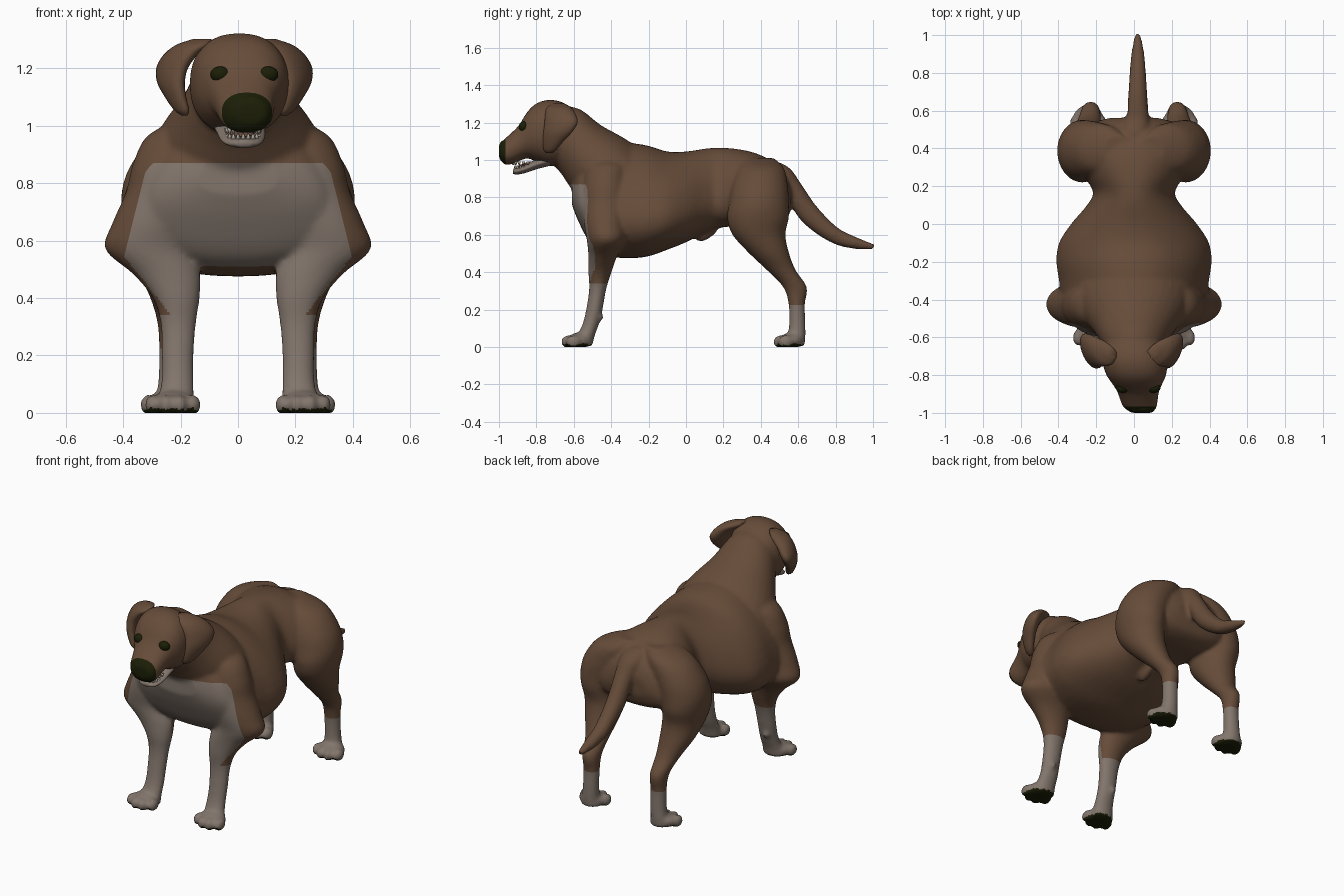
import bpy, bmesh, math
from mathutils import Matrix, Vector

cube = bpy.data.objects.get("Cube")
if cube:
    bpy.data.objects.remove(cube)


def material(name, rgb):
    mat = bpy.data.materials.new(name)
    mat.use_nodes = True
    mat.diffuse_color = (*rgb, 1)
    shader = next(n for n in mat.node_tree.nodes if n.type == "BSDF_PRINCIPLED")
    shader.inputs["Base Color"].default_value = (*rgb, 1)
    shader.inputs["Roughness"].default_value = 0.8
    return mat


BROWN = material("brown fur", (0.133, 0.072, 0.041))
PALE = material("pale fur", (0.225, 0.18, 0.15))
BLACK = material("black skin", (0.011, 0.013, 0.002))
IVORY = material("ivory teeth", (0.42, 0.38, 0.31))
TONGUE = material("dull pink tongue", (0.16, 0.08, 0.06))


def smooth_sections(sections, steps):
    """Catmull-Rom interpolation of every value in a list of sections."""
    result = []
    last = len(sections) - 1
    for i in range(last):
        quad = [sections[min(max(i + k, 0), last)] for k in (-1, 0, 1, 2)]
        for s in range(steps):
            t = s / steps
            result.append([
                0.5 * (2 * b + (c - a) * t + (2 * a - 5 * b + 4 * c - d) * t * t
                       + (3 * b - a - 3 * c + d) * t ** 3)
                for a, b, c, d in zip(*quad)])
    result.append(sections[-1])
    return result


def loft(bm, sections, sides=32, pear=0.0, power=1.0, steps=5):
    """Skin ellipses (x, y, z, half width, half depth, tilt in degrees)."""
    rings = []
    for x, y, z, rx, rd, tilt in smooth_sections(sections, steps):
        up = Vector((0, math.cos(math.radians(tilt)), math.sin(math.radians(tilt))))
        ring = []
        for k in range(sides):
            a = math.tau * k / sides
            c, s = (math.copysign(abs(v) ** power, v) for v in (math.cos(a), math.sin(a)))
            across = Vector((rx * c * (1 - pear * s), 0, 0))
            ring.append(bm.verts.new(Vector((x, y, z)) + across + up * rd * s))
        rings.append(ring)
    faces = [bm.faces.new((p[k], p[(k + 1) % sides], q[(k + 1) % sides], q[k]))
             for p, q in zip(rings, rings[1:]) for k in range(sides)]
    faces += [bm.faces.new(rings[0][::-1]), bm.faces.new(rings[-1])]
    bmesh.ops.recalc_face_normals(bm, faces=faces)


def blob(bm, centre, radii, pitch=0):
    place = (Matrix.Translation(centre) @ Matrix.Rotation(math.radians(pitch), 4, "X")
             @ Matrix.Diagonal((*radii, 1)))
    bmesh.ops.create_uvsphere(bm, u_segments=24, v_segments=14, radius=1, matrix=place)


def finish(bm, name, *mats):
    mesh = bpy.data.meshes.new(name)
    bm.to_mesh(mesh)
    bm.free()
    for mat in mats:
        mesh.materials.append(mat)
    mesh.shade_smooth()
    obj = bpy.data.objects.new(name, mesh)
    bpy.context.collection.objects.link(obj)
    return obj


def upright(rows):
    """Turn (x, y, top, bottom, half width) into upright sections."""
    return [(x, y, (t + b) / 2, w, (t - b) / 2, 90) for x, y, t, b, w in rows]


coat = bmesh.new()

# Torso: broad low chest, tucked waist, rounded rump
loft(coat, upright([
    (0, -.61, .92, .76, .13), (0, -.57, 1.0, .66, .26), (0, -.50, 1.05, .54, .33),
    (0, -.40, 1.08, .485, .365), (0, -.30, 1.09, .475, .375), (0, -.20, 1.075, .485, .388),
    (0, -.10, 1.045, .52, .375), (0, 0, 1.045, .56, .315), (0, .10, 1.06, .61, .235),
    (0, .17, 1.065, .635, .205), (0, .26, 1.06, .645, .255), (0, .36, 1.04, .64, .31),
    (0, .45, 1.0, .64, .30), (0, .53, .935, .67, .215), (0, .562, .87, .74, .12)]),
    sides=48, pear=.3, power=.88)

# Neck, running on into the skull
loft(coat, [(0, -.36, .87, .32, .22, 35), (0, -.46, .975, .27, .20, 38),
            (0, -.56, 1.055, .205, .168, 51), (0, -.635, 1.12, .165, .166, 67),
            (0, -.70, 1.15, .14, .14, 80)])

# Skull and muzzle, turned slightly to the left
loft(coat, upright([
    (0, -.60, 1.268, 1.03, .13), (0, -.66, 1.308, .98, .162), (.005, -.73, 1.322, .968, .172),
    (.012, -.80, 1.302, .992, .158), (.018, -.85, 1.255, 1.008, .13),
    (.022, -.89, 1.19, .995, .11), (.026, -.93, 1.148, .978, .1),
    (.032, -.97, 1.112, .976, .088), (.042, -1.0, 1.085, 1.01, .056)]), power=.88)

# Tail
loft(coat, [(0, .44, .95, .08, .06, 50), (.01, .52, .92, .07, .05, 45),
            (.02, .575, .84, .057, .052, 38), (.02, .66, .71, .052, .057, 45),
            (.02, .79, .60, .044, .044, 62), (.02, .90, .557, .035, .033, 72),
            (.02, 1.006, .535, .016, .015, 75)])

# Belly detail
blob(coat, (0, .115, .61), (.03, .07, .03), 35)

# Legs and paws, mirrored
FRONT_LEG = [
    (.10, -.40, 1.03, .07, .08), (.18, -.42, .97, .13, .11), (.235, -.43, .87, .13, .12),
    (.265, -.43, .77, .125, .12), (.295, -.43, .66, .143, .115),
    (.31, -.425, .57, .153, .105), (.25, -.445, .485, .118, .077), (.215, -.46, .40, .082, .062),
    (.208, -.472, .31, .062, .046), (.21, -.49, .20, .056, .044), (.21, -.51, .12, .056, .044),
    (.215, -.535, .06, .062, .047), (.22, -.55, .005, .07, .05)]
HIND_LEG = [
    (.09, .39, 1.01, .07, .08), (.165, .40, .955, .13, .125), (.23, .395, .86, .145, .15),
    (.265, .39, .77, .14, .16), (.275, .385, .69, .127, .165),
    (.265, .39, .60, .117, .142), (.255, .445, .50, .098, .107), (.24, .51, .41, .07, .077),
    (.23, .583, .32, .052, .064), (.228, .592, .23, .047, .044), (.23, .595, .12, .047, .044),
    (.235, .59, .05, .053, .049), (.235, .585, .005, .062, .049)]
for side in (-1, 1):
    for leg in (FRONT_LEG, HIND_LEG):
        loft(coat, [(side * x, y, z, rx, ry, 0) for x, y, z, rx, ry in leg])
        paw_x, paw_y = leg[-1][0] + .007, leg[-1][1] - .02
        blob(coat, (side * paw_x, paw_y, .035), (.08, .065, .042))
        for offset, reach in ((-.07, .032), (-.024, .058), (.024, .058), (.07, .032)):
            blob(coat, (side * (paw_x + offset), paw_y - reach, .028), (.028, .042, .036))
    # Dew pad behind the wrist
    blob(coat, (side * .225, -.465, .16), (.022, .025, .025))

# Fuse the parts into one smooth skin
raw = finish(coat, "raw_skin")
remesh = raw.modifiers.new("fuse", "REMESH")
remesh.mode = "VOXEL"
remesh.voxel_size = .0105
relax = raw.modifiers.new("relax", "SMOOTH")
relax.factor = .5
relax.iterations = 9
fused = bpy.data.meshes.new_from_object(
    raw.evaluated_get(bpy.context.evaluated_depsgraph_get()))
bpy.data.objects.remove(raw)

skin = bmesh.new()
skin.from_mesh(fused)
for v in skin.verts:
    v.co.z = max(v.co.z, 0)

# Cut clean edges where the fur changes colour
BIB_TOP, SOCK, STOCKING, MUZZLE = .87, .225, .34, -.966
cuts = [((0, 0, BIB_TOP), (0, 0, 1)), ((0, 0, SOCK), (0, 0, 1)),
        ((0, 0, STOCKING), (0, 0, 1)), ((0, MUZZLE, 0), (0, 1, 0)),
        ((0, -.535, BIB_TOP), (0, 1, .25))]
cuts += [((side * .315, 0, BIB_TOP), (side, 0, .25)) for side in (-1, 1)]
for point, normal in cuts:
    bmesh.ops.bisect_plane(skin, geom=skin.verts[:] + skin.edges[:] + skin.faces[:],
                           dist=.0005, plane_co=point, plane_no=normal)
for f in skin.faces:
    c = f.calc_center_median()
    f.normal_update()
    bib_edge = min(-.535 + .25 * (BIB_TOP - c.z), -.455)
    bib_half = min(.315 + .25 * (BIB_TOP - c.z), .385 - .8 * (.53 - c.z))
    bib = c.z < BIB_TOP and c.y < bib_edge and abs(c.x) < bib_half
    pale = bib or c.z < (STOCKING if c.y < 0 else SOCK)
    black = (c.z < .025 and f.normal.z < -.5) or c.y < MUZZLE
    f.material_index = 2 if black else int(pale)
finish(skin, "body_skin", BROWN, PALE, BLACK)

# Drooping ears, with the rear edge flared outwards
for side, label in ((1, "left"), (-1, "right")):
    ear = bmesh.new()
    loft(ear, [(x, y, z, rx, ry, 0) for x, y, z, rx, ry in (
        (.11, -.68, 1.302, .03, .03), (.145, -.68, 1.28, .055, .066),
        (.185, -.672, 1.245, .052, .082), (.212, -.668, 1.20, .046, .088),
        (.222, -.685, 1.15, .04, .077), (.215, -.71, 1.10, .032, .055),
        (.20, -.727, 1.055, .024, .034), (.192, -.733, 1.036, .01, .014))], sides=24)
    for v in ear.verts:
        v.co.x = side * (v.co.x + .35 * (v.co.y + .68)) - .013
    bmesh.ops.recalc_face_normals(ear, faces=ear.faces)
    finish(ear, label + "_ear", BROWN)
    # Eyes sit either side of the turned muzzle
    eye = bmesh.new()
    blob(eye, (.022 + side * .083, -.868, 1.178), (.035, .026, .028))
    finish(eye, label + "_eye", BLACK)

# Nose pad
nose = bmesh.new()
blob(nose, (.045, -.974, 1.06), (.06, .026, .045))
finish(nose, "nose", BLACK)

# Lower jaw and tongue
jaw = bmesh.new()
loft(jaw, [(0, -.70, 1.005, .09, .03, 90), (.01, -.79, .98, .085, .027, 90),
           (.015, -.86, .953, .076, .023, 90), (.018, -.905, .94, .058, .018, 90),
           (.02, -.926, .938, .03, .011, 90)])
finish(jaw, "lower_jaw", PALE)
tongue = bmesh.new()
blob(tongue, (.015, -.845, .978), (.045, .06, .01), 15)
finish(tongue, "tongue", TONGUE)

# Rows of lower and upper teeth
teeth = bmesh.new()
for row_z, tip, depth in ((.962, 0, .068), (.982, math.pi, .08)):
    for k in range(11):
        a = math.pi * k / 10
        spot = Vector((.018 + .058 * math.cos(a), -.845 - depth * math.sin(a), row_z))
        bmesh.ops.create_cone(teeth, cap_ends=True, segments=8, radius1=.009, radius2=.003,
                              depth=.018,
                              matrix=Matrix.Translation(spot) @ Matrix.Rotation(tip, 4, "X"))
finish(teeth, "teeth", IVORY)
